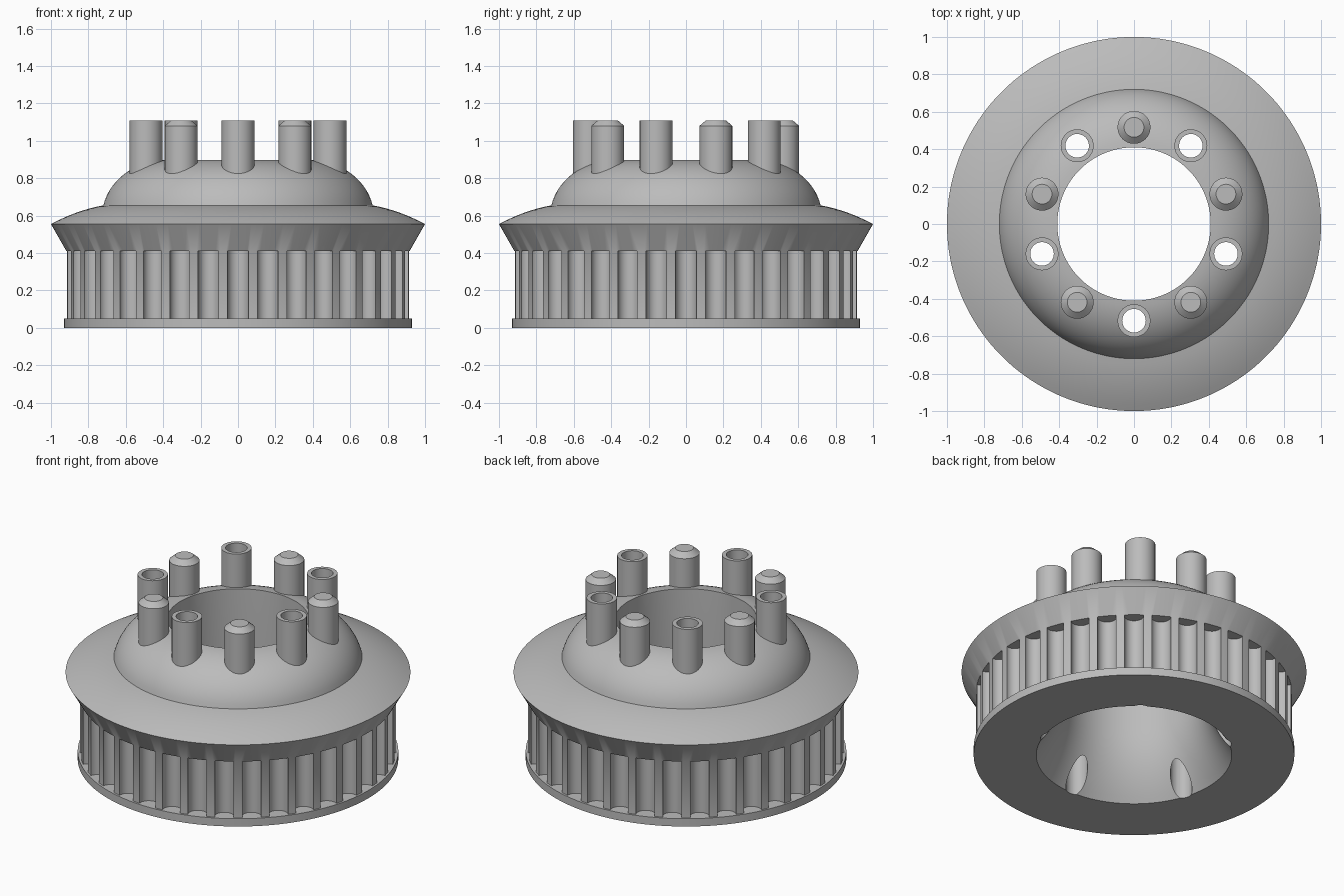
import bpy, bmesh
from math import sin, cos, pi, radians

if "Cube" in bpy.data.objects:
    bpy.data.objects.remove(bpy.data.objects["Cube"])

metal = bpy.data.materials.new("plain grey")
metal.use_nodes = True
grey = (0.5, 0.5, 0.5, 1)
metal.diffuse_color = grey
metal.node_tree.nodes["Principled BSDF"].inputs["Base Color"].default_value = grey


def lathe(bm, profile, segments, centre=(0, 0)):
    """Revolve a closed (radius, z) loop; radius 0 collapses to a pole."""
    rings = []
    for r, z in profile:
        if r == 0:
            rings.append([bm.verts.new((*centre, z))] * segments)
        else:
            rings.append([bm.verts.new((centre[0] + r * cos(2 * pi * i / segments),
                                        centre[1] + r * sin(2 * pi * i / segments), z))
                          for i in range(segments)])
    for a, b in zip(rings, rings[1:] + rings[:1]):
        for i in range(segments):
            j = (i + 1) % segments
            corners = list(dict.fromkeys((a[i], a[j], b[j], b[i])))
            if len(corners) > 2:
                bm.faces.new(corners)


def finish(bm, name):
    bmesh.ops.recalc_face_normals(bm, faces=bm.faces)
    mesh = bpy.data.meshes.new(name)
    bm.to_mesh(mesh)
    bm.free()
    mesh.materials.append(metal)
    obj = bpy.data.objects.new(name, mesh)
    bpy.context.collection.objects.link(obj)
    return obj


def activate(obj):
    bpy.ops.object.select_all(action='DESELECT')
    obj.select_set(True)
    bpy.context.view_layer.objects.active = obj


def smooth(obj):
    activate(obj)
    bpy.ops.object.shade_smooth_by_angle(angle=radians(30))


def around(radius, degrees):
    return radius * cos(radians(degrees)), radius * sin(radians(degrees))


def cylinders(name, places, radius, low, high, segments):
    bm = bmesh.new()
    for place in places:
        lathe(bm, [(0, low), (radius, low), (radius, high), (0, high)], segments, place)
    return finish(bm, name)


def cut(obj, cutter):
    cutter.hide_render = True
    mod = obj.modifiers.new("cut", 'BOOLEAN')
    mod.operation, mod.solver, mod.object = 'DIFFERENCE', 'EXACT', cutter
    activate(obj)
    bpy.ops.object.modifier_apply(modifier=mod.name)
    bpy.data.objects.remove(cutter)


PIN_RING, HOLE = 0.517, 0.063
HOLLOW = [54 + 72 * i for i in range(5)]
SOLID = [18 + 72 * i for i in range(5)]

# Body: base rim, toothed drum, flared flange, dome and flared bore
profile = [(0.93, 0), (0.93, 0.05), (0.917, 0.05), (0.917, 0.41), (1.0, 0.555)]
for i in range(1, 9):                                   # convex flange top
    t = i / 8
    profile.append((1 - 0.28 * t, 0.555 + 0.1 * (1.5 * t - 0.5 * t * t)))
for i in range(1, 15):                                  # dome
    a = radians(12 + 73 * i / 14)
    profile.append((0.41 + 0.31 * (cos(a) - cos(radians(85))) / (cos(radians(12)) - cos(radians(85))),
                    0.655 + 0.242 * (sin(a) - sin(radians(12))) / (sin(radians(85)) - sin(radians(12)))))
for i in range(13):                                     # bore
    t = i / 12
    profile.append((0.41 + 0.157 * t * t, 0.42 * (1 - t)))
bm = bmesh.new()
lathe(bm, profile, 180)
body = finish(bm, "pulley_body")

# Belt grooves between the teeth
cut(body, cylinders("groove_cutter", [around(0.902, 10 * i) for i in range(36)],
                    0.057, 0.05, 0.41, 24))
# Through holes under the hollow posts
cut(body, cylinders("hole_cutter", [around(PIN_RING, a) for a in HOLLOW],
                    HOLE, -0.1, 1.2, 32))
smooth(body)

# Posts, alternately solid with a chamfered tip and hollow
solid_post = [(0, 0.74), (0.088, 0.74), (0.088, 1.08), (0.053, 1.11), (0, 1.11)]
hollow_post = [(HOLE, 0.74), (0.088, 0.74), (0.088, 1.11), (HOLE, 1.11)]
for name, angles, shape in (("solid_post", SOLID, solid_post),
                            ("hollow_post", HOLLOW, hollow_post)):
    for n, angle in enumerate(angles, 1):
        bm = bmesh.new()
        lathe(bm, shape, 32, around(PIN_RING, angle))
        smooth(finish(bm, f"{name}_{n}"))
